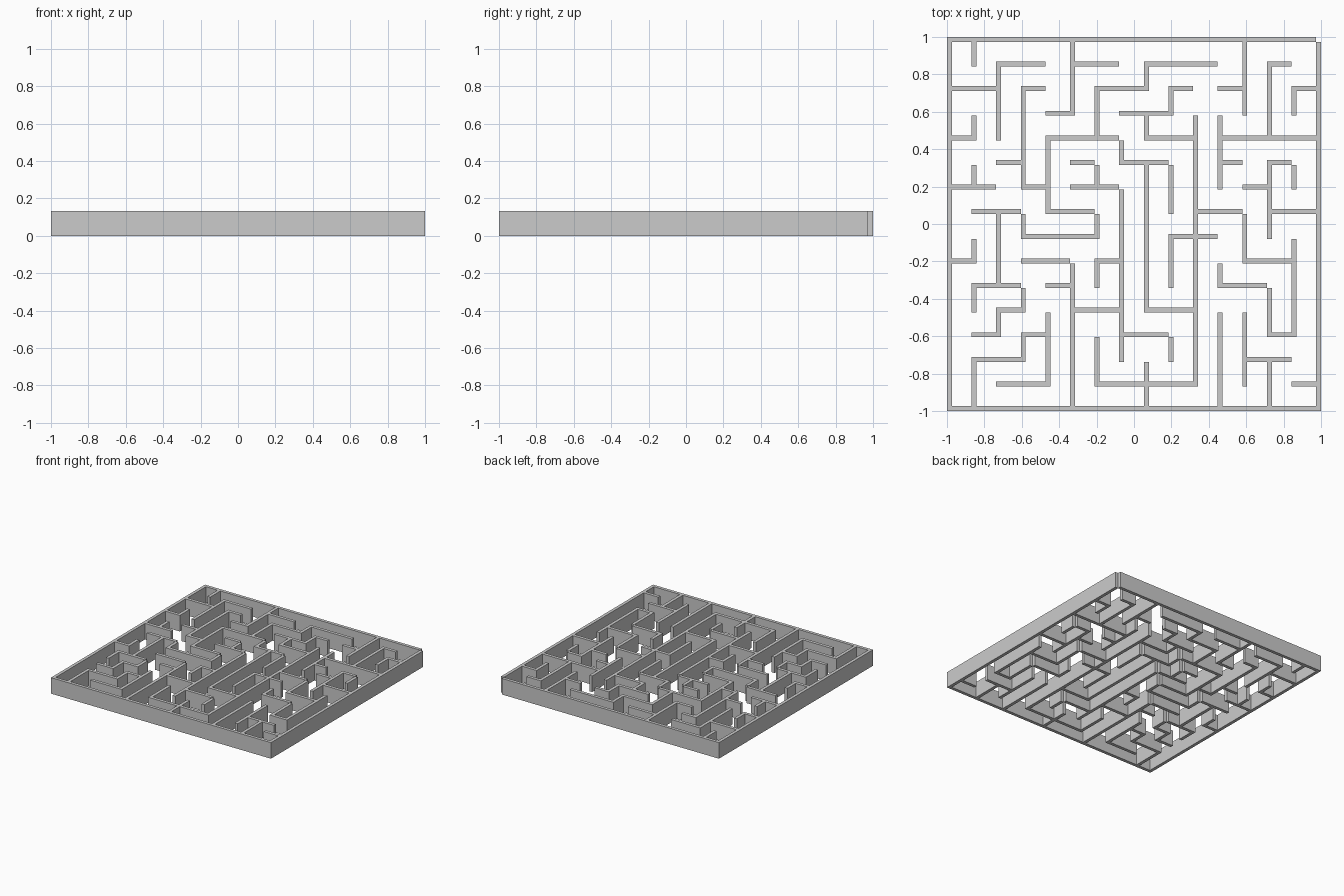
import bpy
import bmesh
from mathutils import Matrix, Vector

if "Cube" in bpy.data.objects:
    bpy.data.objects.remove(bpy.data.objects["Cube"])

N = 15                 # maze cells per side
S = 2 / (N + 0.2)      # cell spacing
T = S / 5              # wall thickness
H = S                  # wall height

# Walls running left-right: one entry per grid line from back to front, "start-end" in cells
ACROSS = [
    "0-15",
    "2-4 5-7 8-11 13-14",
    "0-2 3-4 6-8 9-10 11-12 14-15",
    "4-5 7-9",
    "0-1 4-7 8-10 11-15",
    "2-3 5-6 7-9 11-12 13-14",
    "0-2 3-4 5-7 12-13",
    "1-3 4-6 10-12 13-15",
    "3-6 9-11",
    "0-1 3-5 6-7 12-14",
    "1-3 4-5 11-13",
    "2-3 5-7 8-10",
    "1-2 3-4 7-9 13-14",
    "1-3 12-14",
    "2-4 6-10 14-15",
    "0-15",
]

# Walls running back-front: one entry per grid line from left to right
ALONG = [
    "0-15",
    "0-1 3-4 5-6 8-9 10-11 13-15",
    "1-4 7-10 11-12",
    "2-6 7-8 10-11 12-13",
    "4-7 11-14",
    "0-3 9-15",
    "2-4 5-6 7-8 9-10 12-14",
    "4-5 6-13",
    "1-2 3-4 5-11 13-15",
    "2-3 5-7 8-10 12-13",
    "3-14",
    "3-6 9-10 11-15",
    "0-3 7-9 11-14",
    "1-4 5-8 10-12 13-15",
    "2-3 5-6 8-12",
    "0-15",
]


def spans(text):
    return [tuple(map(int, part.split("-"))) for part in text.split()]


def across_wall(j, a, b):
    y = 1 - j * S
    return (-1 + a * S, -1 + b * S, y - T, y)


def along_wall(i, a, b):
    x = -1 + i * S
    return (x, x + T, 1 - T - b * S, 1 - T - a * S)


def build(name, rects):
    """One object made of a box for every wall footprint."""
    bm = bmesh.new()
    for x0, x1, y0, y1 in rects:
        place = Matrix.Translation(((x0 + x1) / 2, (y0 + y1) / 2, H / 2))
        size = Matrix.Diagonal(Vector((x1 - x0, y1 - y0, H, 1)))
        bmesh.ops.create_cube(bm, size=1, matrix=place @ size)
    mesh = bpy.data.meshes.new(name)
    bm.to_mesh(mesh)
    bm.free()
    obj = bpy.data.objects.new(name, mesh)
    bpy.context.collection.objects.link(obj)


# Outer frame
build("outer_walls", [across_wall(0, 0, N), across_wall(N, 0, N),
                      along_wall(0, 0, N), along_wall(N, 0, N)])

# Inner partitions
build("inner_walls_across", [across_wall(j, a, b) for j in range(1, N)
                             for a, b in spans(ACROSS[j])])
build("inner_walls_along", [along_wall(i, a, b) for i in range(1, N)
                            for a, b in spans(ALONG[i])])
